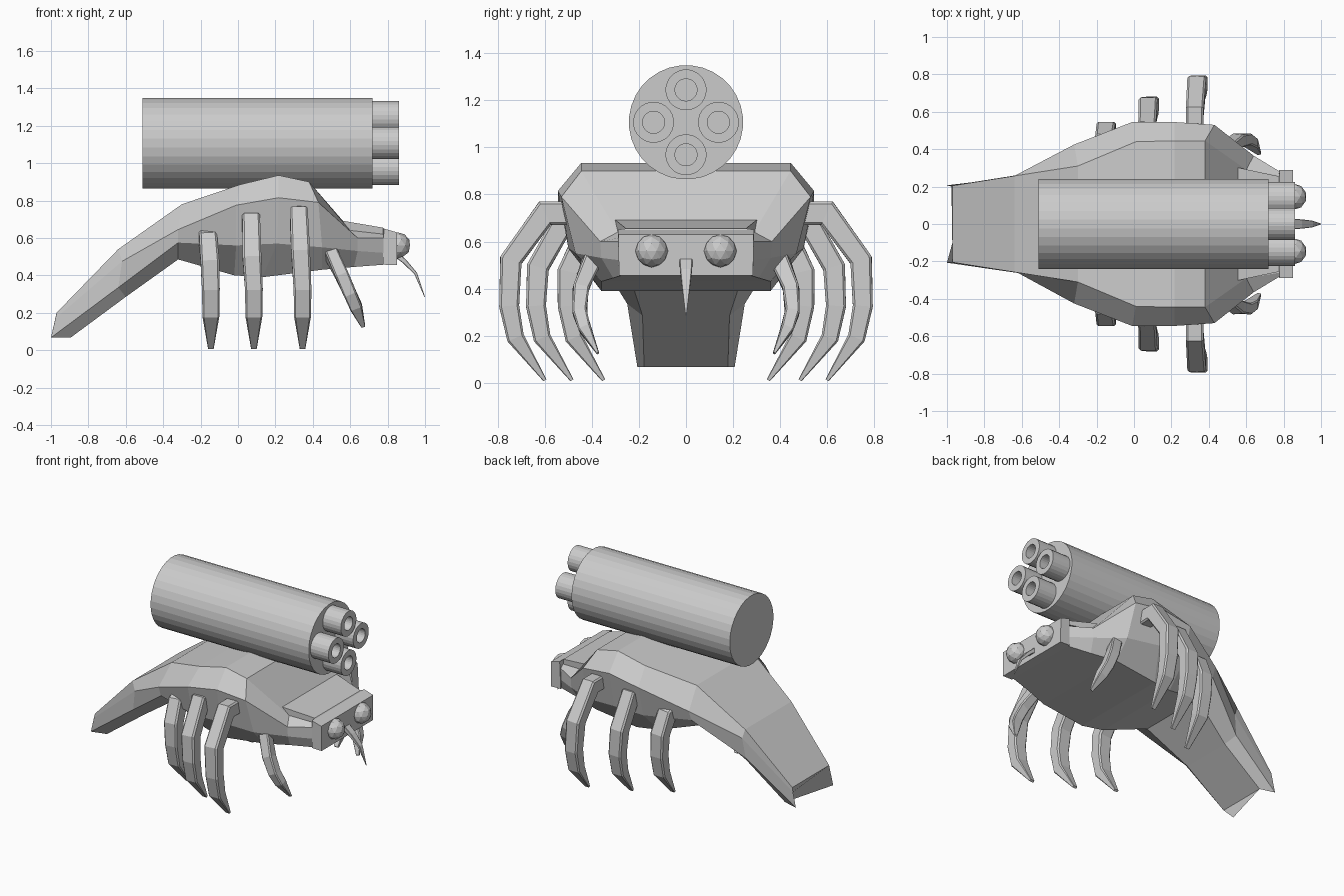
import bpy, bmesh, math
from mathutils import Vector, Matrix

if "Cube" in bpy.data.objects:
    bpy.data.objects.remove(bpy.data.objects["Cube"])

grey = bpy.data.materials.new("plain grey")
grey.diffuse_color = (0.6, 0.6, 0.6, 1)
grey.use_nodes = True
grey.node_tree.nodes["Principled BSDF"].inputs["Base Color"].default_value = grey.diffuse_color


def finish(name, bm):
    bmesh.ops.recalc_face_normals(bm, faces=bm.faces)
    me = bpy.data.meshes.new(name)
    bm.to_mesh(me)
    bm.free()
    me.materials.append(grey)
    ob = bpy.data.objects.new(name, me)
    bpy.context.collection.objects.link(ob)
    return ob


def loft(name, rings, caps=True):
    """Skin a list of equal-length closed rings of points."""
    bm = bmesh.new()
    vs = [[bm.verts.new(p) for p in r] for r in rings]
    n = len(rings[0])
    for a, b in zip(vs, vs[1:]):
        for i in range(n):
            j = (i + 1) % n
            bm.faces.new((a[i], a[j], b[j], b[i]))
    if caps:
        bm.faces.new(vs[0])
        bm.faces.new(vs[-1])
    return finish(name, bm)


def mirrored(half):
    """Complete a half section across the y = 0 plane."""
    return half + [(x, -y, z) for x, y, z in reversed(half)]


def circle(x, y, z, r, n):
    return [(x, y + r * math.cos(2 * math.pi * (i + .5) / n),
             z + r * math.sin(2 * math.pi * (i + .5) / n)) for i in range(n)]


# Body and tail: each station is top edge, shoulder, flank, belly edge
body = [
    [(-.97, .205, .20), (-.976, .206, .17), (-1, .207, .067), (-.895, .178, .067)],
    [(-.64, .257, .54), (-.62, .262, .475), (-.64, .25, .335), (-.60, .185, .285)],
    [(-.30, .31, .78), (-.32, .425, .645), (-.32, .40, .575), (-.32, .25, .485)],
    [(.01, .44, .885), (-.01, .545, .775), (-.01, .49, .56), (-.02, .33, .40)],
    [(.217, .445, .935), (.217, .545, .815), (.21, .50, .57), (.13, .36, .39)],
    [(.38, .445, .90), (.43, .53, .79), (.45, .47, .55), (.45, .36, .43)],
    [(.60, .29, .64), (.64, .365, .60), (.64, .36, .53), (.62, .31, .445)],
    [(.78, .26, .62), (.78, .28, .60), (.78, .28, .52), (.78, .27, .457)],
]
loft("body", [mirrored(s) for s in body])

# Head with its slightly flared face
head = [
    [(.54, .305, .695), (.54, .29, .45)],
    [(.775, .255, .655), (.775, .255, .457)],
    [(.78, .29, .65), (.775, .285, .457)],
    [(.85, .288, .63), (.85, .285, .455)],
]
loft("head", [mirrored(s) for s in head])

# Eyes
for side in (1, -1):
    bm = bmesh.new()
    bmesh.ops.create_icosphere(bm, subdivisions=2, radius=.07,
                               matrix=Matrix.Translation((.853, side * .146, .56)))
    finish("eye", bm)


def sweep(name, path, sizes, wide, chamfer=.22):
    """Sweep a chamfered rectangle along a path; wide is its width direction."""
    pts = [Vector(p) for p in path]
    rings = []
    for i, p in enumerate(pts):
        t0 = (p - pts[i - 1]).normalized() if i else Vector()
        t1 = (pts[i + 1] - p).normalized() if i < len(pts) - 1 else Vector()
        t = (t0 + t1).normalized()
        u = (Vector(wide) - t * t.dot(Vector(wide))).normalized()
        v = t.cross(u)
        w, d = sizes[i][0] / 2, sizes[i][1] / 2
        c = chamfer * min(w, d)
        outline = [(w, d - c), (w - c, d), (c - w, d), (-w, d - c),
                   (-w, c - d), (c - w, -d), (w - c, -d), (w, c - d)]
        rings.append([p + u * a + v * b for a, b in outline])
    return loft(name, rings)


# Three pairs of walking legs and one pair of short front legs
leg_sizes = [(.09, .10), (.095, .11), (.1, .095), (.095, .085), (.09, .075), (.03, .015)]
legs = {
    "front_walking_leg": [(.325, .46, .72), (.325, .60, .72), (.335, .745, .52),
                          (.345, .752, .325), (.345, .725, .19), (.345, .60, .01)],
    "middle_walking_leg": [(.07, .42, .68), (.07, .52, .685), (.075, .63, .49),
                           (.085, .638, .325), (.085, .612, .19), (.085, .485, .01)],
    "rear_walking_leg": [(-.165, .38, .62), (-.16, .44, .59), (-.15, .50, .47),
                         (-.145, .503, .325), (-.145, .477, .19), (-.145, .35, .01)],
    "short_front_leg": [(.46, .34, .56), (.50, .405, .51), (.555, .447, .40),
                        (.60, .452, .30), (.632, .43, .23), (.67, .375, .125)],
}
for name, path in legs.items():
    k = .72 if name == "short_front_leg" else 1
    for side in (1, -1):
        sweep(name, [(x, y * side, z) for x, y, z in path],
              [(a * k, b * k) for a, b in leg_sizes], (1, 0, 0))

# Curved mouth spike
sweep("mouth_spike", [(.84, 0, .515), (.89, 0, .475), (.95, 0, .41), (.998, 0, .285)],
      [(.055, .03), (.05, .025), (.035, .016), (.004, .003)], (0, 1, 0))

# Large drum on the back
CZ = 1.107
loft("drum", [circle(-.51, 0, CZ, .243, 32), circle(.72, 0, CZ, .243, 32)])

# Four hollow barrels at the front of the drum
for k in range(4):
    a = k * math.pi / 2
    y, z = .138 * math.cos(a), CZ + .138 * math.sin(a)
    loft("barrel", [circle(x, y, z, r, 24) for x, r in
                    ((.715, .087), (.86, .087), (.86, .047), (.725, .047))])
